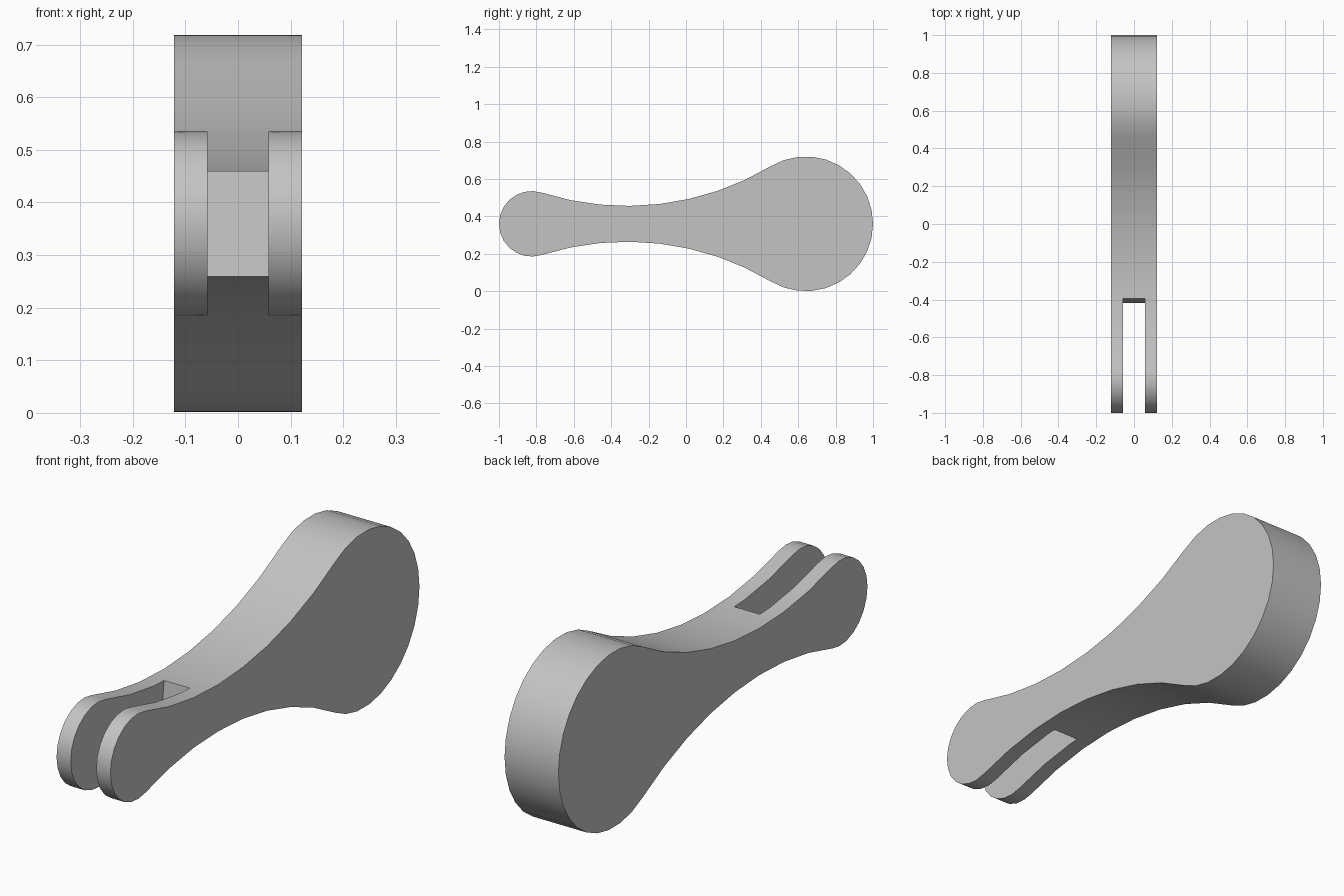
import bpy, bmesh, math
from mathutils import Vector

cube = bpy.data.objects.get("Cube")
if cube:
    bpy.data.objects.remove(cube)

HALF_W, SLOT_W, MID_Z = 0.122, 0.058, 0.36
SMALL_Y, SMALL_R = -0.825, 0.175
BIG_Y, BIG_R = 0.64, 0.36
NECK_R = 1.5

grey = bpy.data.materials.new("plain grey")
grey.use_nodes = True
grey.diffuse_color = (0.55, 0.55, 0.55, 1)
grey.node_tree.nodes["Principled BSDF"].inputs["Base Color"].default_value = grey.diffuse_color


def arc(cy, cz, r, a0, a1, steps):
    angles = [a0 + (a1 - a0) * i / steps for i in range(steps + 1)]
    return [(cy + r * math.cos(a), cz + r * math.sin(a)) for a in angles]


def prism(name, outline, half_width):
    """Extrude a (y, z) outline symmetrically along x."""
    bm = bmesh.new()
    face = bm.faces.new([bm.verts.new((-half_width, y, z)) for y, z in outline])
    new = bmesh.ops.extrude_face_region(bm, geom=[face])["geom"]
    bmesh.ops.translate(bm, vec=Vector((2 * half_width, 0, 0)),
                        verts=[v for v in new if isinstance(v, bmesh.types.BMVert)])
    bmesh.ops.recalc_face_normals(bm, faces=bm.faces)
    mesh = bpy.data.meshes.new(name)
    bm.to_mesh(mesh)
    bm.free()
    mesh.materials.append(grey)
    obj = bpy.data.objects.new(name, mesh)
    bpy.context.collection.objects.link(obj)
    return obj


# Neck arc tangent to both end circles
span = BIG_Y - SMALL_Y
d1, d2 = NECK_R + SMALL_R, NECK_R + BIG_R
along = (d1**2 - d2**2 + span**2) / (2 * span)
neck_y, neck_h = SMALL_Y + along, math.sqrt(d1**2 - along**2)
small_a = math.atan2(neck_h, along)
big_a = math.atan2(neck_h, neck_y - BIG_Y)

# Upper half of the outline, from the big end to the small end
upper = arc(BIG_Y, 0, BIG_R, 0, big_a, 10)
upper += arc(neck_y, neck_h, NECK_R, big_a - math.pi, small_a - math.pi, 8)[1:]
upper += arc(SMALL_Y, 0, SMALL_R, small_a, math.pi, 7)[1:]
lower = [(y, -z) for y, z in reversed(upper[1:-1])]
lever = prism("lever_body", [(y, MID_Z + z) for y, z in upper + lower], HALF_W)

# Fork slot with a slightly slanted end wall
cutter = prism("slot_cutter", [(-1.2, -0.1), (-0.456, -0.1), (-0.348, 0.9), (-1.2, 0.9)], SLOT_W)
cutter.hide_render = True
mod = lever.modifiers.new("fork_slot", 'BOOLEAN')
mod.operation = 'DIFFERENCE'
mod.solver = 'EXACT'
mod.object = cutter

bpy.ops.object.select_all(action='DESELECT')
bpy.context.view_layer.objects.active = lever
lever.select_set(True)
bpy.ops.object.modifier_apply(modifier=mod.name)
bpy.data.objects.remove(cutter)
bpy.ops.object.shade_smooth_by_angle(angle=math.radians(30))
